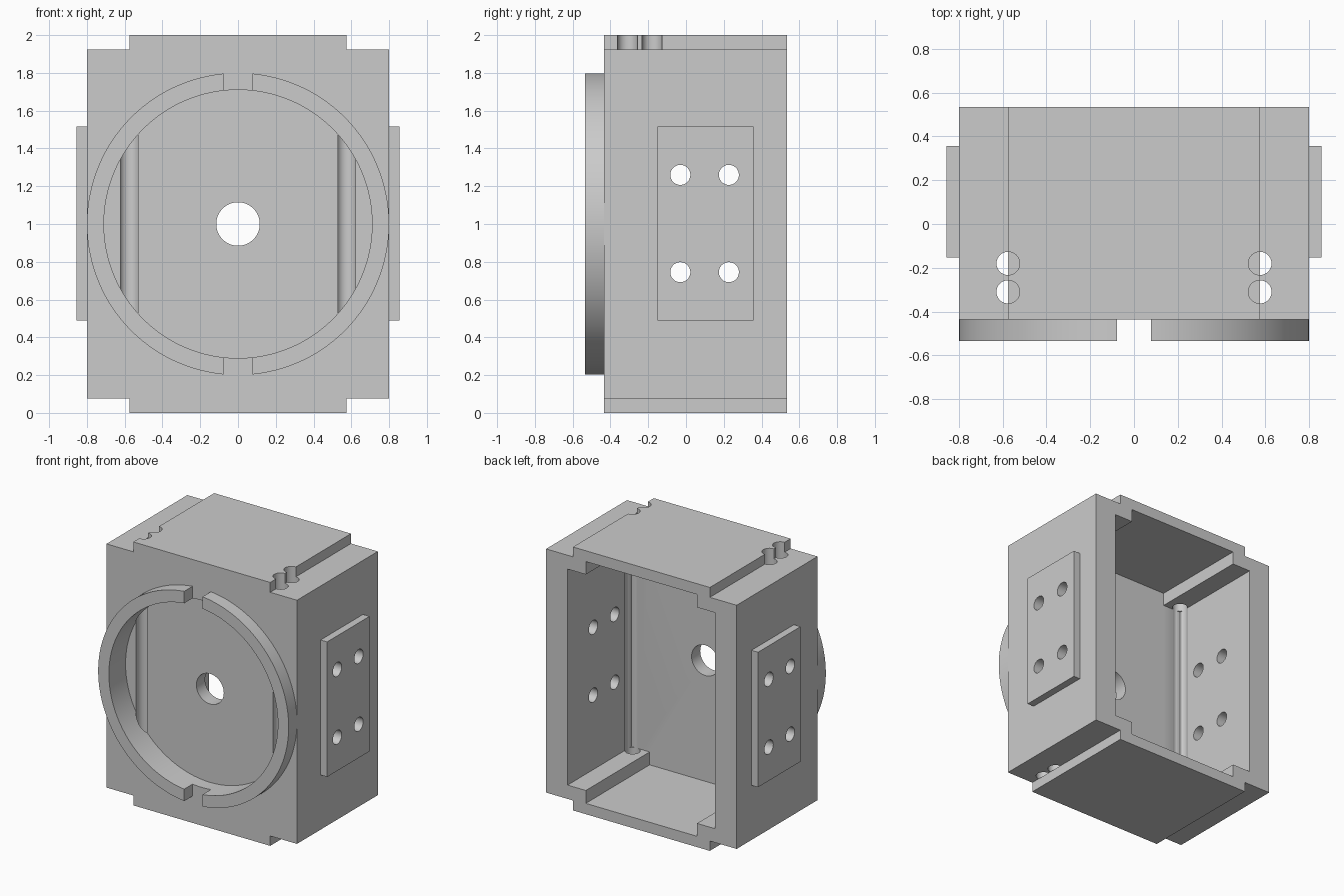
import bpy, bmesh, math
from mathutils import Matrix, Vector

cube = bpy.data.objects.get("Cube")
if cube:
    bpy.data.objects.remove(cube, do_unlink=True)

grey = bpy.data.materials.new("plain grey")
grey.use_nodes = True
grey.diffuse_color = (0.6, 0.6, 0.6, 1)
grey.node_tree.nodes["Principled BSDF"].inputs["Base Color"].default_value = (0.6, 0.6, 0.6, 1)

FRONT, BACK = -0.435, 0.535
MID = 1.0            # height of the ring centre
HOLE = 0.053         # radius of all the small holes


def make(name, bm):
    bmesh.ops.recalc_face_normals(bm, faces=bm.faces)
    mesh = bpy.data.meshes.new(name)
    bm.to_mesh(mesh)
    bm.free()
    mesh.materials.append(grey)
    obj = bpy.data.objects.new(name, mesh)
    bpy.context.collection.objects.link(obj)
    return obj


def prism(name, half, y0, y1):
    """Extrude a half outline (x, z), mirrored in x, along y."""
    pts = half + [(-x, z) for x, z in reversed(half)]
    bm = bmesh.new()
    face = bm.faces.new([bm.verts.new((x, y0, z)) for x, z in pts])
    new = bmesh.ops.extrude_face_region(bm, geom=[face])["geom"]
    bmesh.ops.translate(bm, vec=(0, y1 - y0, 0),
                        verts=[v for v in new if isinstance(v, bmesh.types.BMVert)])
    return make(name, bm)


def box(name, x0, x1, y0, y1, z0, z1):
    bm = bmesh.new()
    size = Vector((x1 - x0, y1 - y0, z1 - z0))
    centre = Vector((x0 + x1, y0 + y1, z0 + z1)) / 2
    bmesh.ops.create_cube(bm, size=1, matrix=Matrix.Translation(centre) @ Matrix.Diagonal(size.to_4d()))
    return make(name, bm)


def cylinder(name, start, end, radius, sides):
    start, end = Vector(start), Vector(end)
    axis = end - start
    turn = axis.to_track_quat('Z', 'Y').to_matrix().to_4x4()
    bm = bmesh.new()
    bmesh.ops.create_cone(bm, cap_ends=True, segments=sides, radius1=radius, radius2=radius,
                          depth=axis.length,
                          matrix=Matrix.Translation((start + end) / 2) @ turn)
    return make(name, bm)


def carve(obj, cutters):
    """Subtract every cutter and bake the result."""
    for cutter in cutters:
        mod = obj.modifiers.new("cut", 'BOOLEAN')
        mod.operation = 'DIFFERENCE'
        mod.solver = 'EXACT'
        mod.object = cutter
        bpy.context.view_layer.update()
        graph = bpy.context.evaluated_depsgraph_get()
        mesh = bpy.data.meshes.new_from_object(obj.evaluated_get(graph))
        obj.modifiers.clear()
        obj.data = mesh


# Housing block with a raised top, and the slab under it
housing = prism("housing", [(0.8, 0.075), (0.8, 1.925), (0.575, 1.925), (0.575, 2)], FRONT, BACK)
slab = box("bottom_slab", -0.575, 0.575, FRONT, BACK, 0, 0.075)

# Cavity open at the back, with stepped corners
cavity = prism("cavity_cutter",
               [(0.467, 0.082), (0.467, 0.18), (0.62, 0.18),
                (0.62, 1.82), (0.467, 1.82), (0.467, 1.918)], -0.231, BACK + 0.1)

# Round front recess and central bore
recess = cylinder("recess_cutter", (0, -0.7, MID), (0, -0.335, MID), 0.71, 128)
bore = cylinder("bore_cutter", (0, -0.6, MID), (0, 0, MID), 0.115, 64)

# Vertical rod channels near the front corners
rods = [cylinder("rod_cutter", (x, y, -0.1), (x, y, 2.1), HOLE, 48)
        for x in (-0.575, 0.575) for y in (-0.31, -0.18)]

# Screw holes through both side walls
screws = [cylinder("screw_cutter", (-1, y, z), (1, y, z), HOLE, 48)
          for y in (-0.03, 0.227) for z in (0.745, 1.26)]
carve(housing, [cavity, recess, bore] + rods + screws)

# Split ring on the front
ring = cylinder("front_ring", (0, FRONT - 0.1, MID), (0, FRONT, MID), 0.8, 128)
slot = box("slot_cutter", -0.077, 0.077, -0.7, -0.3, -0.2, 2.2)
carve(ring, [recess, slot])

# Side plates
plates = []
for side, x0, x1 in (("left", 0.8, 0.855), ("right", -0.855, -0.8)):
    plate = box(side + "_plate", x0, x1, -0.152, 0.357, 0.49, 1.515)
    carve(plate, screws)
    plates.append(plate)

for cutter in [cavity, recess, bore, slot] + rods + screws:
    bpy.data.objects.remove(cutter, do_unlink=True)

# Smooth round walls, sharp edges elsewhere
for obj in [housing, slab, ring] + plates:
    bpy.ops.object.select_all(action='DESELECT')
    obj.select_set(True)
    bpy.context.view_layer.objects.active = obj
    bpy.ops.object.shade_smooth_by_angle(angle=math.radians(30))
